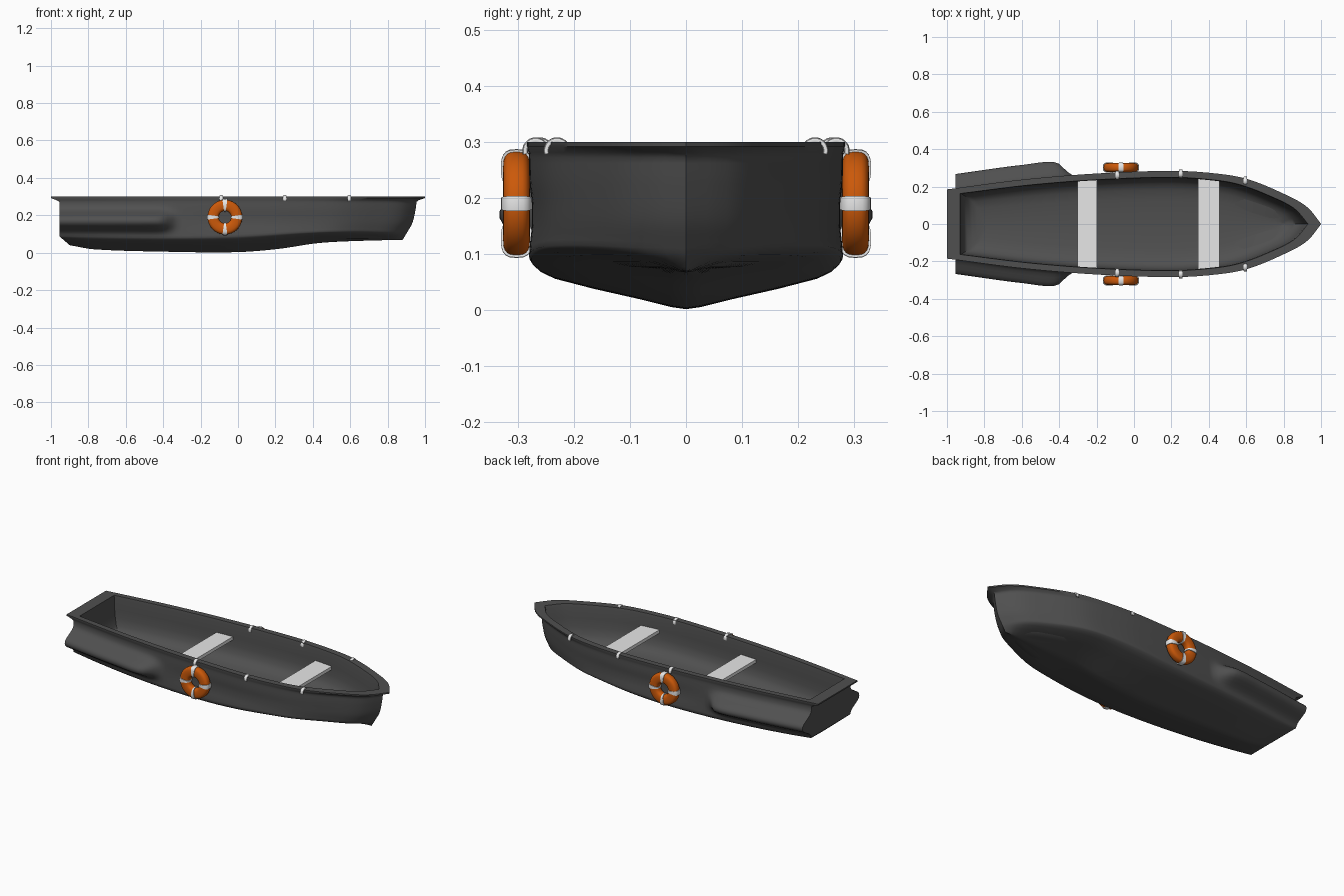
import bpy, bmesh, math
from mathutils import Vector

cube = bpy.data.objects.get("Cube")
if cube:
    bpy.data.objects.remove(cube, do_unlink=True)


def material(name, rgb):
    m = bpy.data.materials.new(name)
    m.use_nodes = True
    m.diffuse_color = (*rgb, 1)
    m.node_tree.nodes["Principled BSDF"].inputs["Base Color"].default_value = (*rgb, 1)
    return m


GREY = material("dark_grey", (0.08, 0.08, 0.08))
WHITE = material("white", (0.8, 0.8, 0.8))
ORANGE = material("orange", (0.6, 0.1, 0.003))


def finish(bm, name, mat, angle=35):
    bmesh.ops.recalc_face_normals(bm, faces=bm.faces)
    mesh = bpy.data.meshes.new(name)
    bm.to_mesh(mesh)
    bm.free()
    mesh.materials.append(mat)
    ob = bpy.data.objects.new(name, mesh)
    bpy.context.collection.objects.link(ob)
    bpy.ops.object.select_all(action='DESELECT')
    ob.select_set(True)
    bpy.context.view_layer.objects.active = ob
    bpy.ops.object.shade_smooth_by_angle(angle=math.radians(angle))
    return ob


def curve(points):
    """Smooth function through a few (x, y) points."""
    slopes = []
    for i in range(len(points)):
        a, b = points[max(i - 1, 0)], points[min(i + 1, len(points) - 1)]
        slopes.append((b[1] - a[1]) / (b[0] - a[0]))

    def f(x):
        x = min(max(x, points[0][0]), points[-1][0])
        i = max(j for j in range(len(points) - 1) if points[j][0] <= x)
        (xa, ya), (xb, yb) = points[i], points[i + 1]
        h = xb - xa
        t = (x - xa) / h
        return (ya * (1 + 2 * t) * (1 - t) ** 2 + h * slopes[i] * t * (1 - t) ** 2
                + yb * t * t * (3 - 2 * t) + h * slopes[i + 1] * t * t * (t - 1))
    return f


half_width = curve([(-1, .185), (-.6, .237), (-.2, .27), (.2, .284), (.42, .272),
                    (.6, .242), (.8, .162), (.93, .088), (1, 0)])
keel = curve([(-1, .04), (-.85, .018), (-.4, .005), (0, .003), (.25, .02), (.5, .052), (.8, .065), (1, .068)])
chine = curve([(-1, .088), (-.4, .08), (0, .086), (.4, .108), (.7, .116), (1, .11)])
bulge = curve([(-1, .085), (-.6, .085), (-.42, .082), (-.37, .04), (-.32, 0), (1, 0)])

# Hull rows from keel to gunwale: (stern x, bow x, width factor, height function)
rows = []
BOTTOM = [(0, 0), (.1, .05), (.3, .22), (.6, .45), (.85, .67), (.93, .8), (.97, .92), (.985, 1)]
for k, f in BOTTOM:
    rows.append((-.9 - .055 * f, .88 + .025 * f, k,
                 lambda u, f=f: keel(u) + (chine(u) - keel(u)) * f))
SIDE_ROWS = 16
stem = curve([(0, .905), (.3, .932), (.7, .948), (1, .955)])
for i in range(1, SIDE_ROWS + 1):
    s = i / SIDE_ROWS
    rows.append((-.955, stem(s), .985, lambda u, s=s: chine(u) + (.272 - chine(u)) * s))
# Flared lip, then the rounded inside wall and floor
for x0, x1, k, z in [(-.97, .965, .988, .281), (-1, 1, 1, .292), (-1, 1, 1, .3), (-.93, .93, .88, .3),
                     (-.928, .925, .87, .285), (-.926, .915, .87, .22), (-.92, .905, .86, .17),
                     (-.91, .89, .83, .13), (-.89, .87, .76, .103), (-.865, .85, .64, .086),
                     (-.84, .83, .46, .077), (-.82, .82, .22, .072), (-.81, .81, 0, .07)]:
    rows.append((x0, x1, k, lambda u, z=z: z))

STATIONS = 72
bm = bmesh.new()
grid = {}
for r, (x0, x1, k, height) in enumerate(rows):
    for n in range(STATIONS + 1):
        u = 2 * n / STATIONS - 1
        x, y, z = x0 + (x1 - x0) * (u + 1) / 2, half_width(u) * k, height(u)
        # rounded sponson along each stern quarter
        if len(BOTTOM) <= r < len(BOTTOM) + SIDE_ROWS:
            y += bulge(x) * math.exp(-abs((z - .17) / .047) ** 2.6)
        for side in (1, -1):
            grid[r, n, side] = bm.verts.new((x, side * y, z))


def face(*keys):
    bm.faces.new([grid[key] for key in keys])


for r in range(len(rows) - 1):
    for n in range(STATIONS):
        for s in (1, -1):
            face((r, n, s), (r, n + 1, s), (r + 1, n + 1, s), (r + 1, n, s))
    # transom strip joining both sides
    face((r, 0, 1), (r + 1, 0, 1), (r + 1, 0, -1), (r, 0, -1))
bmesh.ops.remove_doubles(bm, verts=bm.verts, dist=.0001)
bmesh.ops.dissolve_degenerate(bm, edges=bm.edges, dist=.0001)
finish(bm, "hull", GREY, 45)

# Thwarts
for name, x, w, half in [("rear_seat", -.25, .105, .235), ("front_seat", .4, .115, .24)]:
    bm = bmesh.new()
    bmesh.ops.create_cube(bm, size=1)
    bmesh.ops.scale(bm, vec=(w, half * 2, .02), verts=bm.verts)
    bmesh.ops.translate(bm, vec=(x, 0, .212), verts=bm.verts)
    finish(bm, name, WHITE)


def ring_arc(bm, centre, major, radial, depth, axis, start=0, sweep=math.tau, steps=40, sides=20):
    """Rounded-box tube swept round the x or y axis, capped when not a full turn."""
    full = sweep >= math.tau - .001
    loops = []
    for i in range(steps + (0 if full else 1)):
        a = start + sweep * i / steps
        loop = []
        for j in range(sides):
            b = math.tau * j / sides
            c, s = math.cos(b), math.sin(b)
            rad = major + radial * math.copysign(abs(c) ** .7, c)
            off = depth * math.copysign(abs(s) ** .7, s)
            p = (rad * math.cos(a), off, rad * math.sin(a))
            if axis == 'X':
                p = (p[1], p[0], p[2])
            loop.append(bm.verts.new(Vector(centre) + Vector(p)))
        loops.append(loop)
    for i in range(steps):
        a, b = loops[i], loops[(i + 1) % len(loops)]
        for j in range(sides):
            m = (j + 1) % sides
            bm.faces.new((a[j], a[m], b[m], b[j]))
    if not full:
        bm.faces.new(loops[0])
        bm.faces.new(loops[-1])


for side, label in [(1, "left"), (-1, "right")]:
    # Life ring with four bands
    centre = (-.07, side * .302, .19)
    bm = bmesh.new()
    ring_arc(bm, centre, .063, .03, .024, 'Y')
    finish(bm, label + "_life_ring", ORANGE)
    bm = bmesh.new()
    for q in range(4):
        ring_arc(bm, centre, .063, .034, .028, 'Y', q * math.pi / 2 - .14, .28, 6)
    finish(bm, label + "_ring_bands", WHITE)
    # Straps hooked over the gunwale
    bm = bmesh.new()
    for x in (-.09, .25, .595):
        ring_arc(bm, (x, side * half_width(x) * .945, .284), .019, .005, .01, 'X', -.3, math.pi + .6, 16, 12)
    finish(bm, label + "_rim_straps", WHITE)
